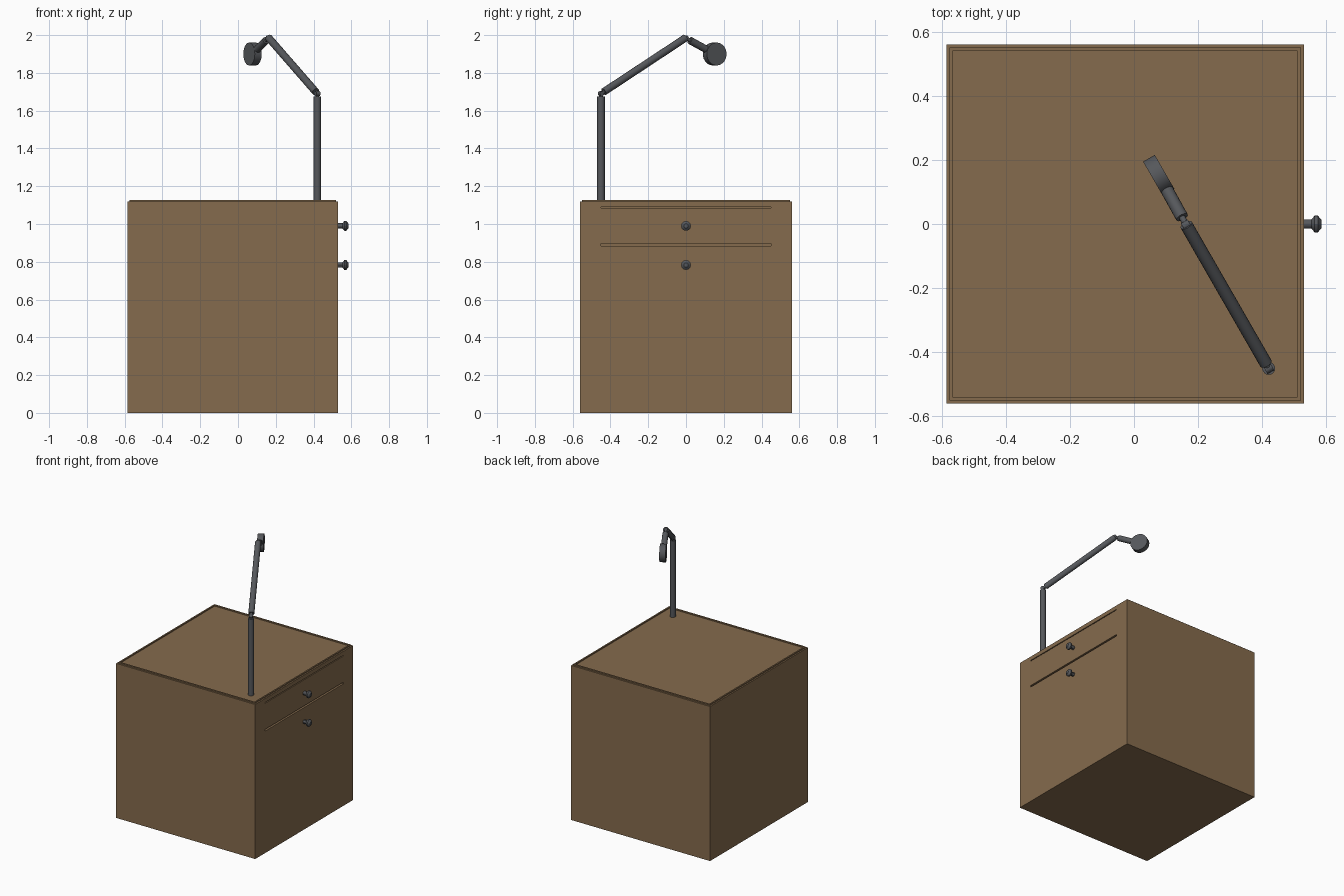
import bpy, bmesh, math
from mathutils import Vector

if "Cube" in bpy.data.objects:
    bpy.data.objects.remove(bpy.data.objects["Cube"])


def material(name, rgb):
    m = bpy.data.materials.new(name)
    m.diffuse_color = (*rgb, 1)
    m.use_nodes = True
    m.node_tree.nodes["Principled BSDF"].inputs["Base Color"].default_value = m.diffuse_color
    return m


WOOD = material("brown wood", (0.235, 0.147, 0.074))
METAL = material("dark grey metal", (0.092, 0.097, 0.106))


def finish(bm, name, mat):
    bmesh.ops.recalc_face_normals(bm, faces=bm.faces)
    me = bpy.data.meshes.new(name)
    bm.to_mesh(me)
    bm.free()
    me.materials.append(mat)
    ob = bpy.data.objects.new(name, me)
    bpy.context.collection.objects.link(ob)
    return ob


def box(name, lo, hi, mat):
    bm = bmesh.new()
    bmesh.ops.create_cube(bm, size=1)
    lo, hi = Vector(lo), Vector(hi)
    for v in bm.verts:
        v.co = (lo + hi) / 2 + v.co * (hi - lo)
    return finish(bm, name, mat)


def lathe(name, start, direction, profile, sides=16):
    """Solid of revolution; profile is (distance along axis, radius)."""
    bm = bmesh.new()
    rot = Vector(direction).to_track_quat('Z', 'Y')
    rings = []
    for d, r in profile:
        rings.append([bm.verts.new(Vector(start) + rot @ Vector(
            (r * math.cos(2 * math.pi * i / sides), r * math.sin(2 * math.pi * i / sides), d)))
            for i in range(sides)])
    for a, b in zip(rings, rings[1:]):
        for i in range(sides):
            j = (i + 1) % sides
            bm.faces.new((a[i], a[j], b[j], b[i]))
    bm.faces.new(rings[0][::-1])
    bm.faces.new(rings[-1])
    ob = finish(bm, name, METAL)
    bpy.ops.object.select_all(action='DESELECT')
    ob.select_set(True)
    bpy.context.view_layer.objects.active = ob
    bpy.ops.object.shade_smooth_by_angle(angle=math.radians(30))
    return ob


# Cabinet body with a thin raised lip around a recessed top
FRONT_X = 0.53
body = box("cabinet", (-0.585, -0.56, 0), (FRONT_X, 0.56, 1.12), WOOD)
bm = bmesh.new()
bm.from_mesh(body.data)
top = max(bm.faces, key=lambda f: f.calc_center_median().z)
for dz in (0.008, -0.008):
    bmesh.ops.inset_region(bm, faces=[top], thickness=0.01, use_even_offset=True)
    top = bmesh.ops.extrude_discrete_faces(bm, faces=[top])["faces"][0]
    bmesh.ops.translate(bm, verts=top.verts, vec=(0, 0, dz))
bmesh.ops.recalc_face_normals(bm, faces=bm.faces)
bm.to_mesh(body.data)
bm.free()

# Drawer slits cut into the right face
for name, z0, z1 in (("upper_slit_cutter", 1.085, 1.091), ("lower_slit_cutter", 0.884, 0.896)):
    cutter = box(name, (FRONT_X - 0.02, -0.45, z0), (FRONT_X + 0.05, 0.45, z1), WOOD)
    mod = body.modifiers.new(name, 'BOOLEAN')
    mod.operation, mod.solver, mod.object = 'DIFFERENCE', 'EXACT', cutter
    bpy.context.view_layer.objects.active = body
    bpy.ops.object.modifier_apply(modifier=mod.name)
    bpy.data.objects.remove(cutter)

# Drawer knobs
KNOB = [(-0.005, 0.014), (0.023, 0.014), (0.033, 0.026), (0.043, 0.026), (0.055, 0.012)]
for name, z in (("upper_knob", 0.99), ("lower_knob", 0.783)):
    lathe(name, (FRONT_X, 0, z), (1, 0, 0), KNOB, 12)

# Lamp: post, two arms with thin pivots, and a round head
R, PIN = 0.02, 0.01
base = Vector((0.42, -0.45, 1.115))
elbow = Vector((0.42, -0.45, 1.69))
peak = Vector((0.163, -0.003, 1.985))
head = Vector((0.077, 0.152, 1.90))


def rod(name, a, b, r, start=0.0, end=0.0):
    d = b - a
    lathe(name, a, d, [(start, r), (d.length - end, r)])


rod("lamp_post", base, elbow, R, end=0.015)
rod("lower_arm", elbow, peak, R, start=0.02, end=0.0)
rod("upper_arm", peak, head, R, start=0.03, end=0.06)
rod("post_pin", base + Vector((0, 0, 0.5)), elbow, PIN)
rod("lower_arm_pin", elbow, peak, PIN, end=0.3)
rod("upper_arm_pin", peak, head, PIN, end=0.05)
for name, c in (("elbow_joint", elbow), ("peak_joint", peak)):
    side = Vector((0.866, 0.5, 0))
    lathe(name, c - side * 0.012, side, [(0, 0.013), (0.024, 0.013)])
side = Vector((0.866, 0.5, 0))
lathe("lamp_head", head - side * 0.021, side, [(0, 0.061), (0.042, 0.061)])
